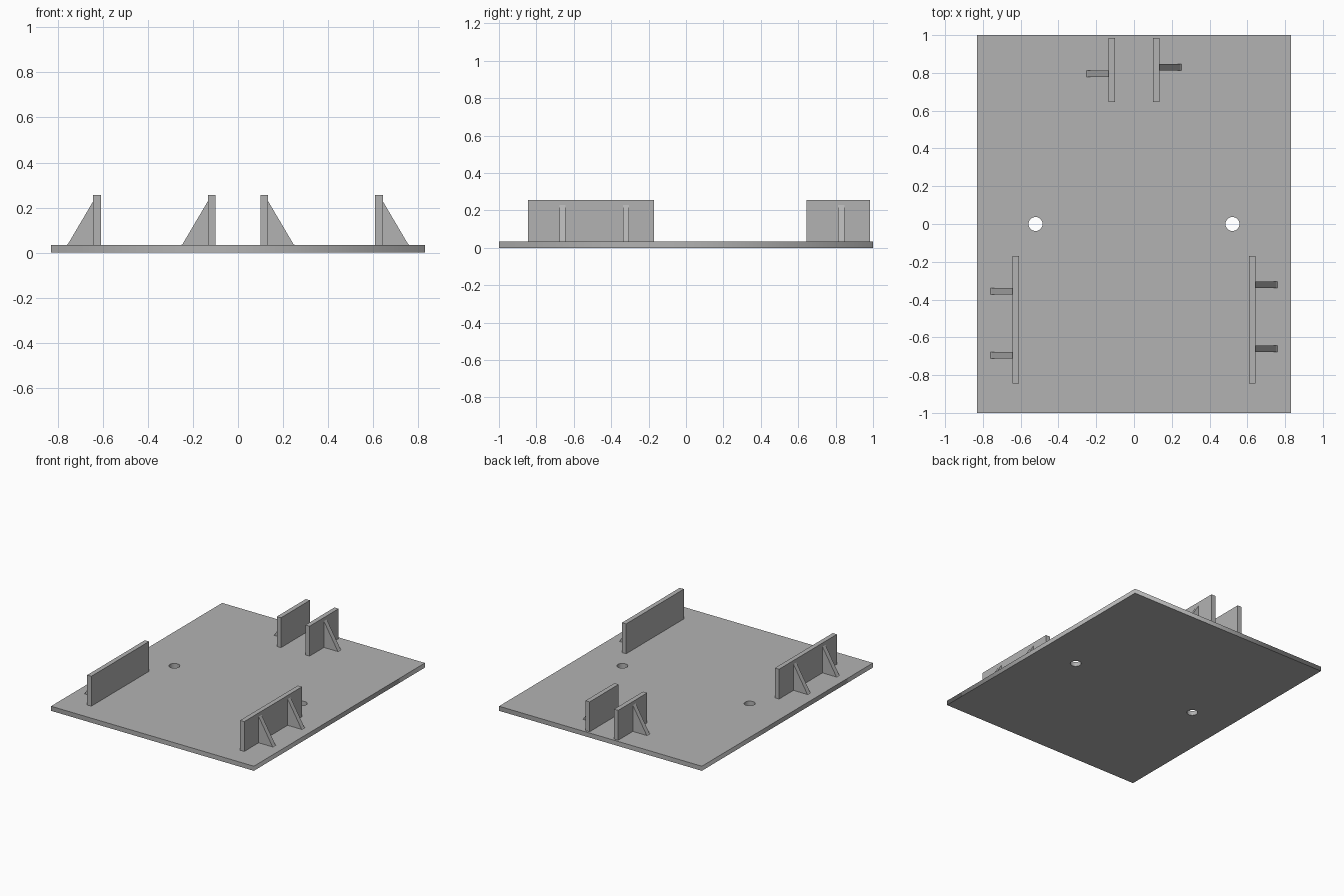
import bpy
import math

cube = bpy.data.objects.get("Cube")
if cube:
    bpy.data.objects.remove(cube)

GREY = (0.45, 0.45, 0.45, 1.0)
mat = bpy.data.materials.new("plain_grey")
mat.use_nodes = True
mat.diffuse_color = GREY
mat.node_tree.nodes["Principled BSDF"].inputs["Base Color"].default_value = GREY

BASE_TOP = 0.034
WALL_TOP = 0.255
THICK = 0.034


def prism(name, profile, y0, y1):
    """Extrude an x-z profile from y0 to y1."""
    n = len(profile)
    verts = [(x, y, z) for y in (y0, y1) for x, z in profile]
    faces = [tuple(range(n)), tuple(reversed(range(n, 2 * n)))]
    faces += [(i, i + n, (i + 1) % n + n, (i + 1) % n) for i in range(n)]
    mesh = bpy.data.meshes.new(name)
    mesh.from_pydata(verts, [], faces)
    mesh.materials.append(mat)
    obj = bpy.data.objects.new(name, mesh)
    bpy.context.collection.objects.link(obj)
    return obj


def outline(curve, points):
    spline = curve.splines.new("POLY")
    spline.points.add(len(points) - 1)
    for p, (x, y) in zip(spline.points, points):
        p.co = (x, y, 0, 1)
    spline.use_cyclic_u = True


def circle(cx, cy, r, steps=32):
    angles = [math.tau * i / steps for i in range(steps)]
    return [(cx + r * math.cos(a), cy + r * math.sin(a)) for a in angles]


# Base plate with two round through holes
curve = bpy.data.curves.new("base_plate", "CURVE")
curve.dimensions = "2D"
curve.fill_mode = "BOTH"
curve.extrude = BASE_TOP / 2
outline(curve, [(-0.83, -1), (0.83, -1), (0.83, 1), (-0.83, 1)])
for side in (-1, 1):
    outline(curve, circle(side * 0.521, 0, 0.037))
source = bpy.data.objects.new("base_plate_curve", curve)
bpy.context.collection.objects.link(source)
bpy.context.view_layer.update()
plate_mesh = bpy.data.meshes.new_from_object(source)
bpy.data.objects.remove(source)
plate_mesh.materials.clear()
plate_mesh.materials.append(mat)
plate = bpy.data.objects.new("base_plate", plate_mesh)
plate.location.z = BASE_TOP / 2
bpy.context.collection.objects.link(plate)


# Upright guide wall with triangular gussets on its outer face
def guide(name, side, inner, y0, y1, gussets):
    outer = inner + THICK
    wall = [(inner, BASE_TOP), (outer, BASE_TOP), (outer, WALL_TOP), (inner, WALL_TOP)]
    brace = [(outer, BASE_TOP), (outer + 0.117, BASE_TOP),
             (outer + 0.112, 0.038), (outer, 0.228)]

    def mirrored(profile):
        return profile if side > 0 else [(-x, z) for x, z in reversed(profile)]

    prism(name + "_wall", mirrored(wall), y0, y1)
    for i, y in enumerate(gussets, 1):
        prism(f"{name}_gusset_{i}", mirrored(brace), y, y + THICK)


guide("front_left", 1, 0.609, -0.845, -0.17, [-0.677, -0.338])
guide("front_right", -1, 0.609, -0.845, -0.17, [-0.711, -0.372])
guide("back_left", 1, 0.1, 0.645, 0.984, [0.813])
guide("back_right", -1, 0.1, 0.645, 0.984, [0.779])
